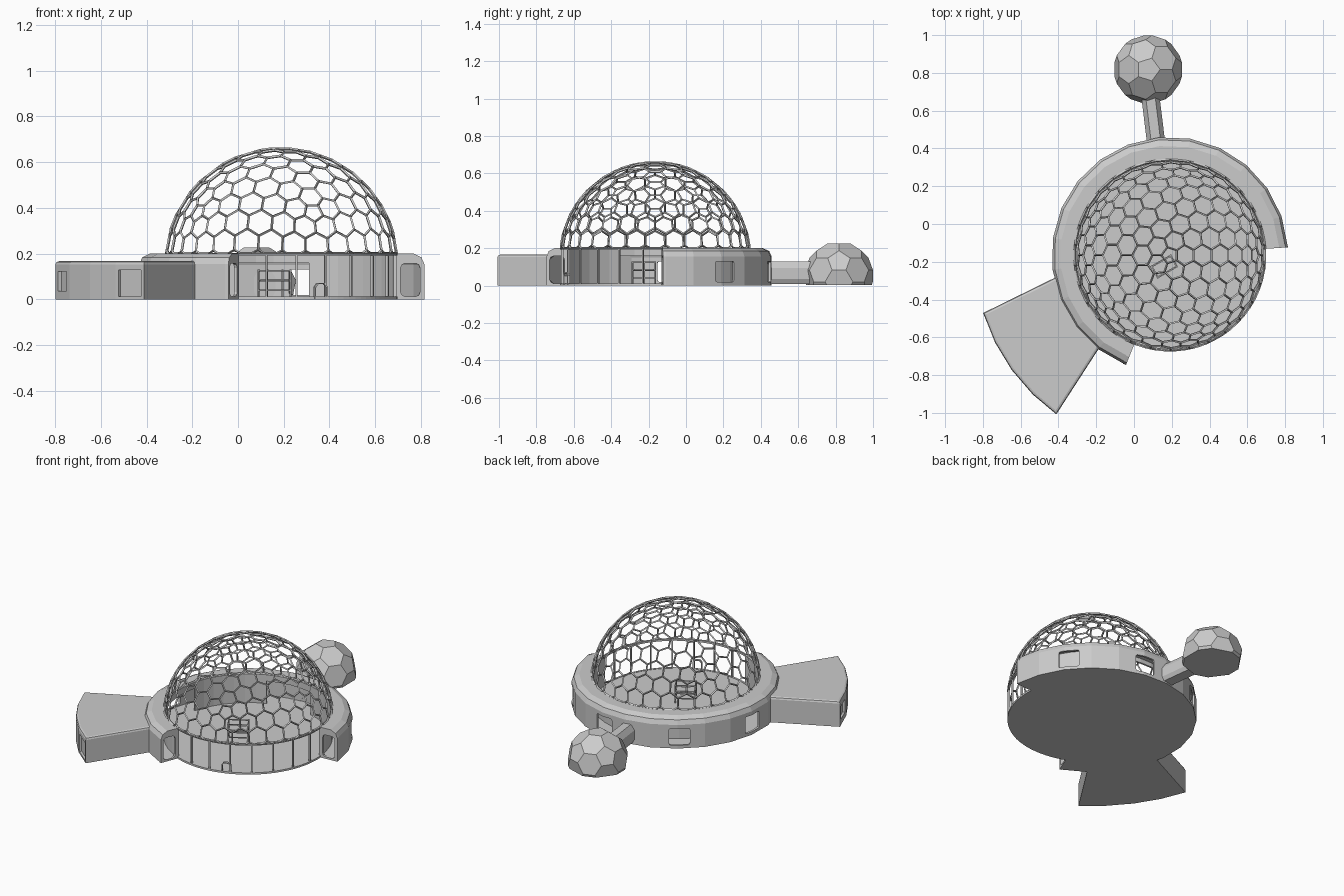
import bpy, bmesh, math
from mathutils import Vector, Matrix

if "Cube" in bpy.data.objects:
    bpy.data.objects.remove(bpy.data.objects["Cube"])

CX, CY = 0.19, -0.165          # centre of the main dome
rad = math.radians


def pol(r, a, z=0.0):
    return Vector((CX + r * math.cos(rad(a)), CY + r * math.sin(rad(a)), z))


def finish(name, bm):
    bmesh.ops.recalc_face_normals(bm, faces=bm.faces[:])
    me = bpy.data.meshes.new(name)
    bm.to_mesh(me)
    bm.free()
    ob = bpy.data.objects.new(name, me)
    bpy.context.collection.objects.link(ob)
    return ob


def apply_mod(ob, kind, **props):
    m = ob.modifiers.new(kind.lower(), kind)
    for k, v in props.items():
        setattr(m, k, v)
    bpy.context.view_layer.objects.active = ob
    bpy.ops.object.modifier_apply(modifier=m.name)


def sector(name, profile, a0, a1, n):
    """Sweep a closed (radius, z) profile around the dome centre."""
    bm = bmesh.new()
    rings = [[bm.verts.new(pol(r, a0 + (a1 - a0) * i / n, z)) for r, z in profile]
             for i in range(n + 1)]
    k = len(profile)
    for p, q in zip(rings, rings[1:]):
        for j in range(k):
            bm.faces.new((p[j], p[(j + 1) % k], q[(j + 1) % k], q[j]))
    bm.faces.new(rings[0])
    bm.faces.new(rings[-1])
    return finish(name, bm)


def prism(name, pts, vec):
    """Extrude a planar outline along a vector."""
    bm = bmesh.new()
    f = bm.faces.new([bm.verts.new(p) for p in pts])
    r = bmesh.ops.extrude_face_region(bm, geom=[f], use_keep_orig=True)
    bmesh.ops.translate(bm, vec=vec, verts=[v for v in r['geom'] if isinstance(v, bmesh.types.BMVert)])
    return finish(name, bm)


def box(name, loc, size, ang=0.0, bevel=0.0):
    bm = bmesh.new()
    bmesh.ops.create_cube(bm, size=1.0)
    bmesh.ops.scale(bm, vec=size, verts=bm.verts[:])
    if bevel:
        bmesh.ops.bevel(bm, geom=bm.edges[:], offset=bevel, segments=2, affect='EDGES', profile=0.5)
    bmesh.ops.transform(bm, matrix=Matrix.Translation(loc) @ Matrix.Rotation(rad(ang), 4, 'Z'), verts=bm.verts[:])
    return finish(name, bm)


def cut(ob, cutter):
    apply_mod(ob, 'BOOLEAN', operation='DIFFERENCE', solver='EXACT', object=cutter)
    bpy.data.objects.remove(cutter)


# Main dome: hexagon lattice, the dual of a six-way split icosahedron
geo = bmesh.new()
bmesh.ops.create_icosphere(geo, subdivisions=1, radius=1.0)
bmesh.ops.subdivide_edges(geo, edges=geo.edges[:], cuts=5, use_grid_fill=True)
for v in geo.verts:
    v.co.normalize()
R, ZC = 0.507, 0.153
bm = bmesh.new()
geo.faces.index_update()
pts = [bm.verts.new(f.calc_center_median().normalized() * R + Vector((CX, CY, ZC))) for f in geo.faces]
for v in geo.verts:
    n = v.co.normalized()
    u = n.orthogonal().normalized()
    w = n.cross(u)
    ring = sorted(v.link_faces, key=lambda f: math.atan2((f.calc_center_median() - v.co).dot(w),
                                                         (f.calc_center_median() - v.co).dot(u)))
    bm.faces.new([pts[f.index] for f in ring])
geo.free()
bmesh.ops.bisect_plane(bm, geom=bm.verts[:] + bm.edges[:] + bm.faces[:], plane_co=(0, 0, 0.2),
                       plane_no=(0, 0, -1), clear_outer=True)
dome = finish("dome_lattice", bm)
apply_mod(dome, 'WIREFRAME', thickness=0.013, use_even_offset=False, use_boundary=True)

# Dome floor and rim under the lattice
bm = bmesh.new()
bmesh.ops.create_cone(bm, cap_ends=True, segments=48, radius1=0.505, radius2=0.505, depth=0.01,
                      matrix=Matrix.Translation((CX, CY, 0.005)))
finish("dome_floor", bm)
sector("dome_rim", [(0.495, 0.192), (0.508, 0.192), (0.508, 0.204), (0.495, 0.204)], 248, 364, 32)
sector("floor_sill", [(0.495, 0.0), (0.508, 0.0), (0.508, 0.012), (0.495, 0.012)], 248, 364, 32)

# Front glazing posts
for i in range(8):
    a = 247.5 + 15 * i
    box("glazing_post", pol(0.501, a, 0.1), (0.012, 0.008, 0.2), a)

# Small arched hatch at the front
arch = [(-0.03, 0), (-0.03, 0.055), (-0.018, 0.072), (0.018, 0.072), (0.03, 0.055), (0.03, 0),
        (0.024, 0), (0.024, 0.052), (0.014, 0.066), (-0.014, 0.066), (-0.024, 0.052), (-0.024, 0)]
rd = pol(1, 290) - pol(0, 290)
tg = Vector((-rd.y, rd.x, 0))
prism("front_hatch", [pol(0.494, 290, z) + tg * s for s, z in arch], rd * 0.016)

# Ring corridor: outer wall, roof and floor in one hollow shell
A0, A1 = 4, 248
outer = [(0.626, 0), (0.626, 0.155), (0.613, 0.184), (0.58, 0.2), (0.5, 0.2)]
inner = [(0.5, 0.186), (0.576, 0.186), (0.603, 0.174), (0.612, 0.15), (0.612, 0.01), (0.5, 0.01), (0.5, 0)]
corridor = sector("ring_corridor", outer + inner, A0, A1, 16)
for a in (37, 81, 127, 173):
    cut(corridor, box("window_cutter", pol(0.615, a, 0.075), (0.09, 0.125, 0.11), a, 0.01))

# Inner corridor wall with two wide openings and their headers
wall = [(0.495, 0), (0.507, 0), (0.507, 0.2), (0.495, 0.2)]
head = [(0.495, 0.158), (0.507, 0.158), (0.507, 0.2), (0.495, 0.2)]
for a, b in ((A0, 76), (112, 165), (202, A1)):
    sector("inner_wall", wall, a, b, max(2, round((b - a) / 8)))
for a, b in ((76, 112), (165, 202)):
    sector("opening_header", head, a, b, 4)

# Corridor end walls with door openings
for a, b in ((A0 - 0.2, A0 + 1.3), (A1 - 1.3, A1 + 0.2)):
    cap = sector("end_wall", outer + [(0.5, 0)], a, b, 1)
    cut(cap, box("door_cutter", pol(0.565, (a + b) / 2, 0.085), (0.085, 0.1, 0.145), (a + b) / 2, 0.02))

# Fan-shaped wing
outline = [(-0.41, -0.28)] + [tuple(pol(1.035, a)[:2]) for a in (197.2, 206.5, 216, 225.5, 234.5)]
outline += [(-0.18, -0.65), tuple(pol(0.58, 220)[:2]), tuple(pol(0.58, 206)[:2])]
wing = prism("fan_wing", [Vector((x, y, 0)) for x, y in outline], Vector((0, 0, 0.167)))
bm = bmesh.new()
bm.from_mesh(wing.data)
rim = [e for e in bm.edges if all(v.co.z > 0.16 for v in e.verts)
       and any((v.co - pol(0, 0, v.co.z)).length > 0.9 for v in e.verts)]
bmesh.ops.bevel(bm, geom=rim, offset=0.014, segments=2, affect='EDGES', profile=0.5)
bm.to_mesh(wing.data)
bm.free()
for a, w, z, h in ((201.8, 0.1, 0.08, 0.085), (230, 0.13, 0.07, 0.115)):
    cut(wing, box("window_cutter", pol(1.032, a, z), (0.03, w, h), a))

# Link tunnel to the small dome
rd = pol(1, 97) - pol(0, 97)
tg = Vector((-rd.y, rd.x, 0))
sec = [(-0.035, 0.01), (-0.048, 0.035), (-0.048, 0.095), (-0.025, 0.13),
       (0.025, 0.13), (0.048, 0.095), (0.048, 0.035), (0.035, 0.01)]
prism("link_tunnel", [pol(0.605, 97, z) + tg * s for s, z in sec], rd * 0.25)

# Small dome: truncated icosahedron cut flat at the ground
ico = bmesh.new()
bmesh.ops.create_icosphere(ico, subdivisions=1, radius=1.0)
third = []
for e in ico.edges:
    p, q = (v.co.copy() for v in e.verts)
    third += [(2 * p + q) / 3, (p + 2 * q) / 3]
ico.free()
bm = bmesh.new()
for p in third:
    bm.verts.new(p.normalized() * 0.185 + Vector((0.075, 0.818, 0.052)))
bmesh.ops.convex_hull(bm, input=bm.verts[:])
bmesh.ops.dissolve_limit(bm, angle_limit=0.05, verts=bm.verts[:], edges=bm.edges[:])
r = bmesh.ops.bisect_plane(bm, geom=bm.verts[:] + bm.edges[:] + bm.faces[:], plane_co=(0, 0, 0.003),
                           plane_no=(0, 0, -1), clear_outer=True)
bmesh.ops.holes_fill(bm, edges=[e for e in bm.edges if e.is_boundary], sides=0)
pod = finish("small_dome", bm)

# Furniture on the dome floor: shelved table, stool and lamp post
TX, TY, TA = 0.16, -0.225, 30
rot = Matrix.Rotation(rad(TA), 3, 'Z')
for sx in (-1, 1):
    for sy in (-1, 1):
        box("table_leg", Vector((TX, TY, 0.07)) + rot @ Vector((sx * 0.06, sy * 0.035, 0)), (0.007, 0.007, 0.12), TA)
for z in (0.04, 0.08, 0.125):
    for s in (-1, 1):
        box("table_rail", Vector((TX, TY, z)) + rot @ Vector((0, s * 0.035, 0)), (0.125, 0.006, 0.006), TA)
        box("table_rail", Vector((TX, TY, z)) + rot @ Vector((s * 0.06, 0, 0)), (0.006, 0.07, 0.006), TA)
box("table_top", (TX, TY, 0.085), (0.11, 0.06, 0.006), TA)
